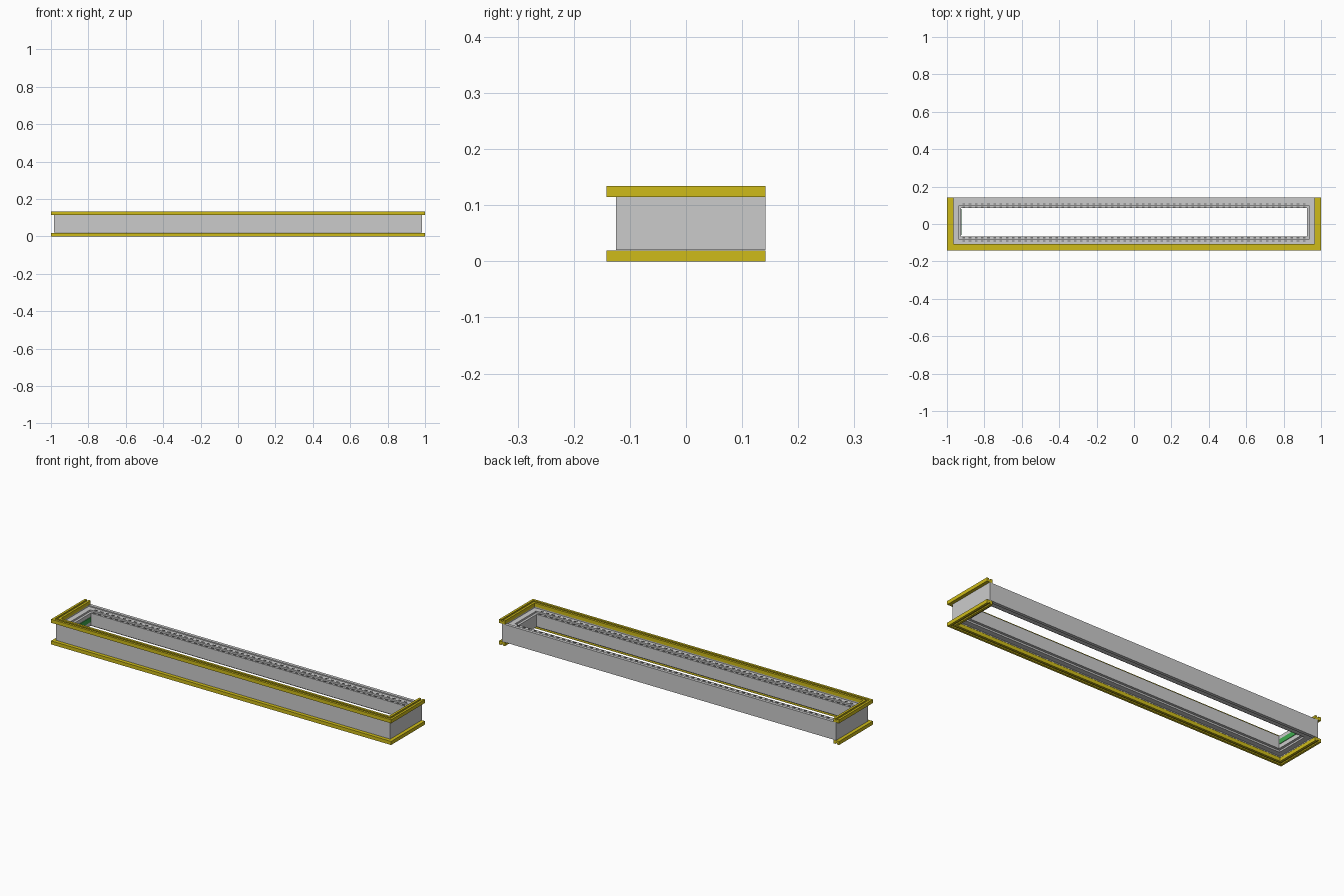
import bpy, bmesh

if "Cube" in bpy.data.objects:
    bpy.data.objects.remove(bpy.data.objects["Cube"])

# Insets d are measured inward from the outer rim rectangle
FRONT, BACK, BACK_END = -0.142, 0.1595, 0.142


def material(name, rgb):
    m = bpy.data.materials.new(name)
    m.diffuse_color = (*rgb, 1)
    m.use_nodes = True
    m.node_tree.nodes["Principled BSDF"].inputs["Base Color"].default_value = m.diffuse_color
    return m


yellow = material("yellow", (0.62, 0.50, 0.01))
dark = material("dark_grey", (0.16, 0.16, 0.16))
green = material("green", (0.05, 0.4, 0.08))


def finish(bm, name, mat=None):
    bmesh.ops.recalc_face_normals(bm, faces=bm.faces)
    mesh = bpy.data.meshes.new(name)
    bm.to_mesh(mesh)
    bm.free()
    ob = bpy.data.objects.new(name, mesh)
    bpy.context.collection.objects.link(ob)
    if mat:
        mesh.materials.append(mat)
    return ob


def sweep(name, profile, closed, mat=None):
    """Sweep a closed (inset, z) profile around the rectangle, mitred."""
    bm = bmesh.new()
    loops = []
    for i in range(4):
        loop = []
        for d, z in profile:
            back = BACK - d if closed else BACK_END
            x, y = [(-1 + d, back), (-1 + d, FRONT + d),
                    (1 - d, FRONT + d), (1 - d, back)][i]
            loop.append(bm.verts.new((x, y, z)))
        loops.append(loop)
    n = len(profile)
    for i in range(4 if closed else 3):
        a, b = loops[i], loops[(i + 1) % 4]
        for j in range(n):
            k = (j + 1) % n
            bm.faces.new((a[j], a[k], b[k], b[j]))
    if not closed:
        bm.faces.new(loops[0])
        bm.faces.new(loops[3])
    return finish(bm, name, mat)


def add_box(bm, lo, hi):
    vs = bmesh.ops.create_cube(bm, size=1)["verts"]
    for v in vs:
        for a in range(3):
            v.co[a] = lo[a] if v.co[a] < 0 else hi[a]


# Grey frame with stepped inner ledges
sweep("frame_body", [(0.0175, 0.02), (0.0175, 0.115), (0.034, 0.115),
                     (0.034, 0.109), (0.062, 0.109), (0.062, 0.1),
                     (0.075, 0.1), (0.075, 0.034), (0.062, 0.034),
                     (0.062, 0.025), (0.034, 0.025), (0.034, 0.02)], True)

# Yellow grooved rails on three sides, top and mirrored bottom
rail = [(0, 0.115), (0, 0.134), (0.012, 0.134), (0.012, 0.128),
        (0.022, 0.128), (0.022, 0.134), (0.034, 0.134), (0.034, 0.115)]
sweep("top_rail", rail, False, yellow)
sweep("bottom_rail", [(d, 0.134 - z if z < 0.134 else 0.0) for d, z in rail],
      False, yellow)

# Rows of small lamps along the inner ledges
bm = bmesh.new()
count = 56
for i in range(count):
    x = -0.91 + 1.82 * i / (count - 1)
    for d, z in ((0.052, 0.109), (0.0685, 0.1)):
        for y in (FRONT + d, BACK - d):
            add_box(bm, (x - 0.007, y - 0.003, z - 0.001),
                    (x + 0.007, y + 0.003, z + 0.002))
finish(bm, "lamp_rows", dark)

# Green circuit strip on the left inner wall
bm = bmesh.new()
add_box(bm, (-0.926, -0.06, 0.055), (-0.922, 0.08, 0.08))
finish(bm, "circuit_strip", green)
